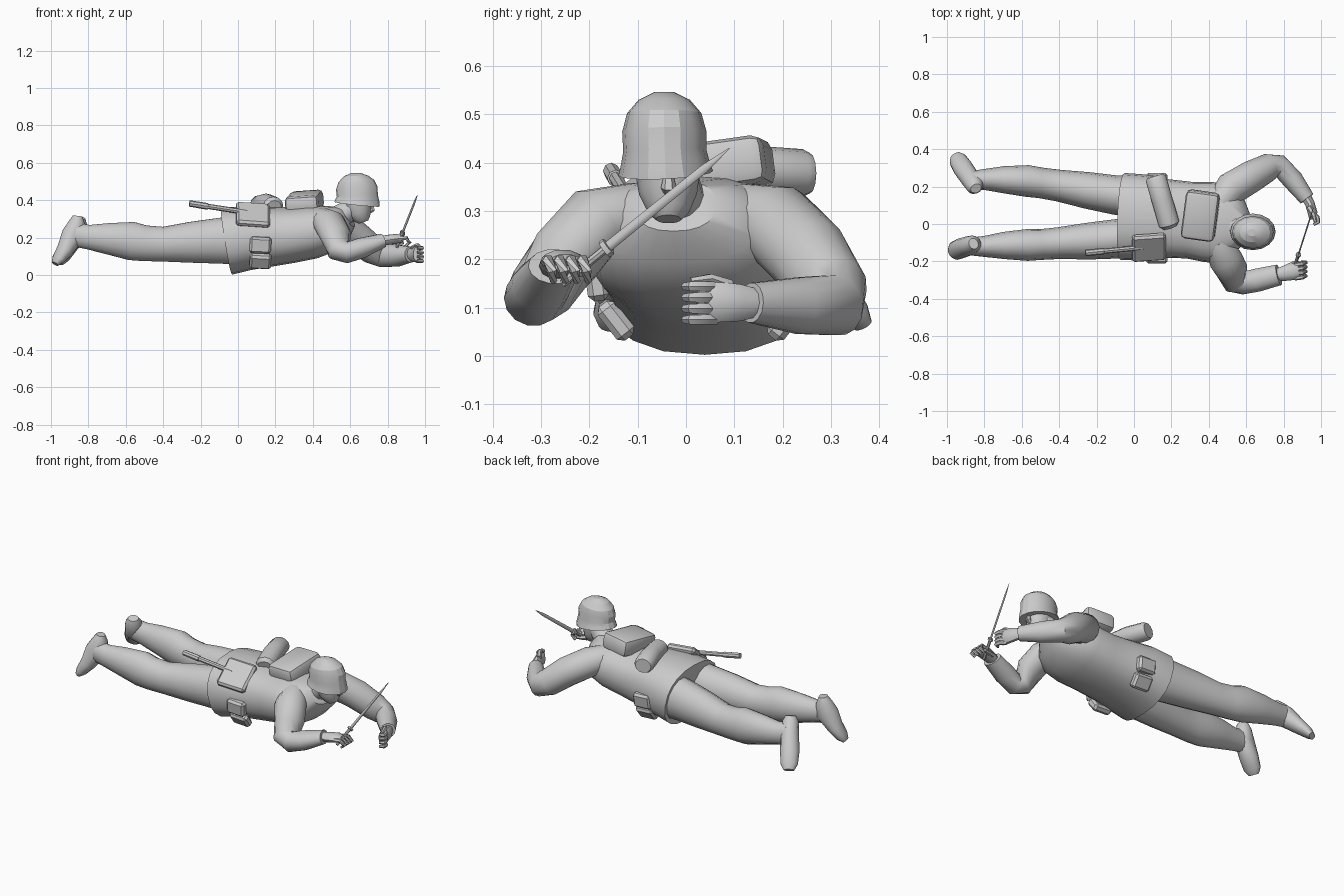
import bpy, bmesh, math
from mathutils import Vector, Euler


def finish(name, bm, angle=40):
    bmesh.ops.recalc_face_normals(bm, faces=bm.faces)
    me = bpy.data.meshes.new(name)
    bm.to_mesh(me)
    bm.free()
    ob = bpy.data.objects.new(name, me)
    bpy.context.collection.objects.link(ob)
    bpy.ops.object.select_all(action='DESELECT')
    ob.select_set(True)
    bpy.context.view_layer.objects.active = ob
    bpy.ops.object.shade_smooth_by_angle(angle=math.radians(angle))
    return ob


def loft(name, rings, sides=14, up=(0, 0, 1), power=1.0, angle=40):
    """Skin through rings (x, y, z, side radius, up radius) set square to the path."""
    bm = bmesh.new()
    pts = [Vector(r[:3]) for r in rings]
    loops = []
    for i, r in enumerate(rings):
        t = Vector((0, 0, 0))
        if i > 0:
            t += (pts[i] - pts[i - 1]).normalized()
        if i < len(pts) - 1:
            t += (pts[i + 1] - pts[i]).normalized()
        t.normalize()
        side = t.cross(Vector(up)).normalized()
        top = side.cross(t)
        loop = []
        for k in range(sides):
            a = math.tau * k / sides
            c, s = math.cos(a), math.sin(a)
            c = math.copysign(abs(c) ** power, c)
            s = math.copysign(abs(s) ** power, s)
            loop.append(bm.verts.new(pts[i] + side * c * r[3] + top * s * r[4]))
        loops.append(loop)
    for a, b in zip(loops, loops[1:]):
        for k in range(sides):
            n = (k + 1) % sides
            bm.faces.new((a[k], a[n], b[n], b[k]))
    bm.faces.new(loops[0])
    bm.faces.new(loops[-1])
    return finish(name, bm, angle)


def box(name, loc, size, rot=(0, 0, 0), bevel=0.012, segments=1):
    bm = bmesh.new()
    bmesh.ops.create_cube(bm, size=1)
    bmesh.ops.scale(bm, vec=size, verts=bm.verts)
    bmesh.ops.bevel(bm, geom=bm.edges[:], offset=bevel, segments=segments,
                    affect='EDGES', profile=0.5)
    ob = finish(name, bm, 35)
    ob.location = loc
    ob.rotation_euler = Euler([math.radians(a) for a in rot])
    return ob


# Jacket with flared hem
loft("jacket", [
    (-.06, .04, .18, .233, .18), (.05, .035, .198, .23, .172),
    (.17, .03, .205, .21, .16), (.30, .02, .215, .205, .148),
    (.40, .01, .23, .215, .142), (.48, .0, .25, .21, .13),
    (.54, -.01, .28, .165, .1), (.59, -.02, .31, .085, .06)],
    sides=20, power=.85)

# Legs: shared profile, each with its own sideways drift
leg_profile = [(.05, .19, .115, .14), (-.1, .183, .105, .125), (-.25, .175, .098, .112),
               (-.4, .165, .085, .095), (-.5, .17, .082, .098), (-.57, .182, .085, .105),
               (-.7, .195, .072, .085), (-.8, .203, .056, .067), (-.87, .215, .048, .065)]
leg_paths = {
    "right": (-.075, -.08, -.092, -.102, -.11, -.112, -.115, -.12, -.12),
    "left": (.14, .155, .18, .205, .22, .23, .237, .238, .235)}
for side, ys in leg_paths.items():
    loft(side + "_leg", [(x, y, z, a, b) for (x, z, a, b), y in zip(leg_profile, ys)])

# Boots, heel up and toe down
loft("right_boot", [(-.858, -.105, .315, .03, .025), (-.862, -.107, .28, .046, .045),
                    (-.878, -.115, .215, .052, .066), (-.925, -.13, .135, .054, .045),
                    (-.96, -.145, .085, .05, .033), (-.978, -.152, .06, .03, .018)])
loft("left_boot", [(-.845, .19, .305, .03, .025), (-.85, .2, .275, .046, .042),
                   (-.872, .238, .21, .052, .06), (-.915, .3, .14, .054, .042),
                   (-.943, .345, .09, .048, .03), (-.955, .365, .065, .03, .018)])

# Arms
loft("right_arm", [(.45, -.1, .29, .07, .07), (.49, -.19, .275, .09, .075),
                   (.525, -.25, .205, .085, .075), (.54, -.3, .135, .075, .065),
                   (.585, -.315, .12, .062, .058), (.66, -.3, .145, .062, .056),
                   (.775, -.272, .185, .056, .038)])
loft("left_arm", [(.45, .1, .29, .07, .07), (.52, .19, .27, .09, .085),
                  (.63, .255, .205, .085, .085), (.72, .302, .135, .075, .078),
                  (.78, .31, .105, .06, .066), (.85, .235, .104, .056, .06),
                  (.925, .135, .11, .042, .042)])

# Hands: palm, four curled fingers and a thumb
loft("right_palm", [(.765, -.272, .183, .032, .025), (.8, -.265, .188, .04, .028),
                    (.85, -.255, .195, .045, .026), (.88, -.25, .193, .035, .018)], sides=10)
loft("left_palm", [(.92, .145, .11, .028, .03), (.94, .11, .11, .026, .04),
                   (.955, .06, .112, .026, .045), (.955, .025, .112, .018, .038)], sides=10)
for i in range(4):
    y = -.29 + .024 * i
    loft(f"right_finger_{i}", [(.86, y, .195, .012, .012), (.9, y + .005, .198, .012, .012),
                               (.918, y + .012, .175, .011, .011),
                               (.895, y + .016, .155, .008, .008)], sides=6)
    z = .075 + .023 * i
    loft(f"left_finger_{i}", [(.955, .06, z, .012, .012), (.982, .035, z, .012, .012),
                              (.985, .01, z, .011, .011), (.96, -.003, z, .008, .008)], sides=6)
loft("right_thumb", [(.81, -.235, .185, .016, .016), (.85, -.215, .175, .014, .014),
                     (.885, -.205, .172, .009, .009)], sides=6)
loft("left_thumb", [(.935, .09, .145, .016, .014), (.96, .05, .16, .013, .011),
                    (.97, .01, .155, .008, .008)], sides=6)

# Slim blade held in the right hand
start, tip = Vector((.85, -.255, .15)), Vector((.96, .09, .43))
loft("blade", [(*start.lerp(tip, t), a, b) for t, a, b in
               [(0, .009, .009), (.26, .009, .009), (.27, .004, .011),
                (.85, .004, .009), (1, .001, .001)]], sides=8)
loft("blade_guard", [(*start.lerp(tip, t), .014, .02) for t in (.25, .275)], sides=8)

# Neck, head and nose
loft("neck", [(.52, -.01, .3, .075, .065), (.58, -.025, .335, .06, .06),
              (.64, -.035, .385, .055, .055)])
loft("head", [(.672, -.036, .283, .026, .026), (.666, -.036, .3, .044, .045),
              (.65, -.037, .335, .06, .064), (.642, -.038, .38, .067, .077),
              (.635, -.04, .43, .07, .08)], up=(1, 0, 0))
loft("nose", [(.705, -.036, .4, .008, .008), (.715, -.036, .37, .011, .012),
              (.718, -.036, .348, .016, .016), (.705, -.036, .336, .01, .01)],
     sides=6, up=(1, 0, 0))

# Helmet with flared rim
loft("helmet", [(.636, -.042, .378, .098, .122), (.638, -.043, .398, .092, .118),
                (.638, -.044, .425, .086, .11), (.635, -.045, .465, .087, .111),
                (.632, -.045, .502, .077, .096), (.63, -.045, .53, .053, .065),
                (.63, -.045, .546, .02, .024)], sides=16, up=(1, 0, 0), angle=22)

# Backpack and its blanket roll
box("backpack", (.355, .045, .388), (.18, .26, .1), (8, -4, -8), .025, 2)
loft("blanket_roll", [(.193, -.015, .365, .04, .035), (.188, 0, .37, .056, .05),
                      (.15, .13, .384, .056, .052), (.118, .24, .378, .056, .05),
                      (.113, .256, .378, .046, .042)], sides=12)

# Spade cover with handle
box("spade_cover", (.08, -.125, .322), (.18, .175, .04), (40, 4, 4))
loft("spade_handle", [(.05, -.125, .335, .014, .014), (-.16, -.145, .367, .014, .014),
                      (-.161, -.145, .367, .018, .018), (-.26, -.155, .383, .017, .017)], sides=8)

# Belt pouches on both flanks
for side, s in (("right", -1), ("left", 1)):
    for label, dy, z, tilt in (("upper", .215, .16, 8), ("lower", .175, .075, 38)):
        box(f"{side}_{label}_pouch", (.12, .03 + s * dy, z), (.115, .045, .088),
            (-s * tilt, 3, 0))
